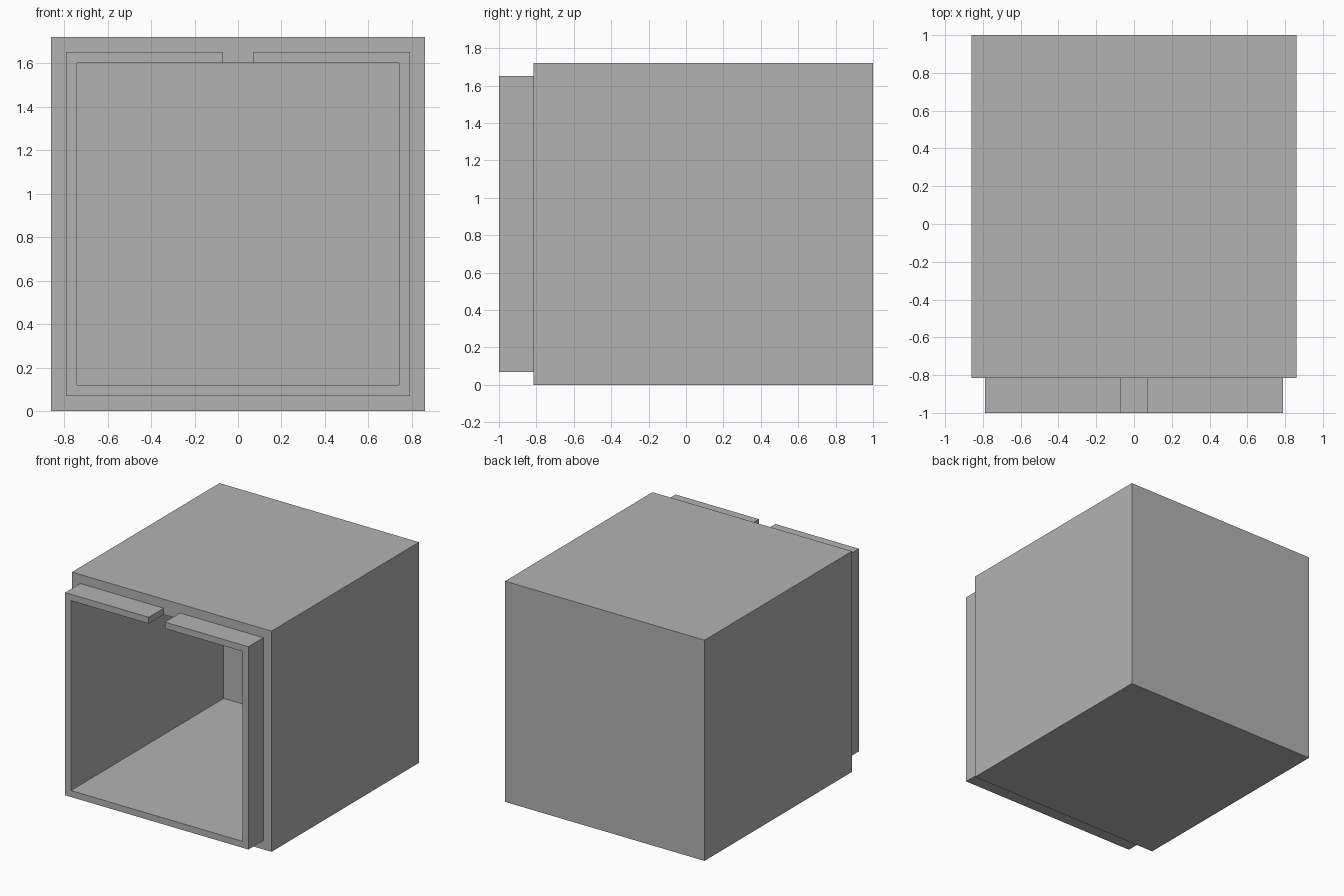
import bpy
import bmesh

if "Cube" in bpy.data.objects:
    bpy.data.objects.remove(bpy.data.objects["Cube"], do_unlink=True)

HALF, HEIGHT = 0.86, 1.72        # outer box
FRONT, BACK = -0.815, 1.0        # box depth range
LIP_FRONT = -1.0
LIP_MARGIN, WALL = 0.07, 0.12    # lip set-back and box wall thickness
NOTCH = 0.07                     # half width of the lip gap

grey = bpy.data.materials.new("plain grey")
grey.use_nodes = True
colour = (0.45, 0.45, 0.45, 1)
grey.diffuse_color = colour
grey.node_tree.nodes["Principled BSDF"].inputs["Base Color"].default_value = colour


def add_object(name, bm):
    bmesh.ops.recalc_face_normals(bm, faces=bm.faces)
    mesh = bpy.data.meshes.new(name)
    bm.to_mesh(mesh)
    bm.free()
    mesh.materials.append(grey)
    obj = bpy.data.objects.new(name, mesh)
    bpy.context.collection.objects.link(obj)
    return obj


def extrude_profile(bm, points, y_start, y_end):
    """Extrude an x-z outline along y and return its starting face."""
    face = bm.faces.new([bm.verts.new((x, y_start, z)) for x, z in points])
    result = bmesh.ops.extrude_face_region(bm, geom=[face], use_keep_orig=True)
    verts = [g for g in result["geom"] if isinstance(g, bmesh.types.BMVert)]
    bmesh.ops.translate(bm, verts=verts, vec=(0, y_end - y_start, 0))
    return face


# Hollow box: the front is inset, then pushed back to form the cavity
bm = bmesh.new()
front = extrude_profile(
    bm, [(-HALF, 0), (HALF, 0), (HALF, HEIGHT), (-HALF, HEIGHT)], FRONT, BACK)
bmesh.ops.recalc_face_normals(bm, faces=bm.faces)
bmesh.ops.inset_region(bm, faces=[front], thickness=WALL, use_even_offset=True)
result = bmesh.ops.extrude_face_region(bm, geom=[front])
verts = [g for g in result["geom"] if isinstance(g, bmesh.types.BMVert)]
bmesh.ops.translate(bm, verts=verts, vec=(0, BACK - WALL - FRONT, 0))
if front.is_valid:
    bmesh.ops.delete(bm, geom=[front], context="FACES_ONLY")
add_object("hollow_box", bm)

# Front lip: a thin frame with a gap in the middle of its top edge
outer, inner = HALF - LIP_MARGIN, HALF - WALL
right_half = [(NOTCH, HEIGHT - WALL), (inner, HEIGHT - WALL), (inner, WALL)]
right_outer = [(outer, LIP_MARGIN), (outer, HEIGHT - LIP_MARGIN),
               (NOTCH, HEIGHT - LIP_MARGIN)]


def mirrored(points):
    return [(-x, z) for x, z in reversed(points)]


outline = right_half + mirrored(right_half) + mirrored(right_outer) + right_outer
bm = bmesh.new()
extrude_profile(bm, outline, LIP_FRONT, FRONT)
add_object("front_lip", bm)
